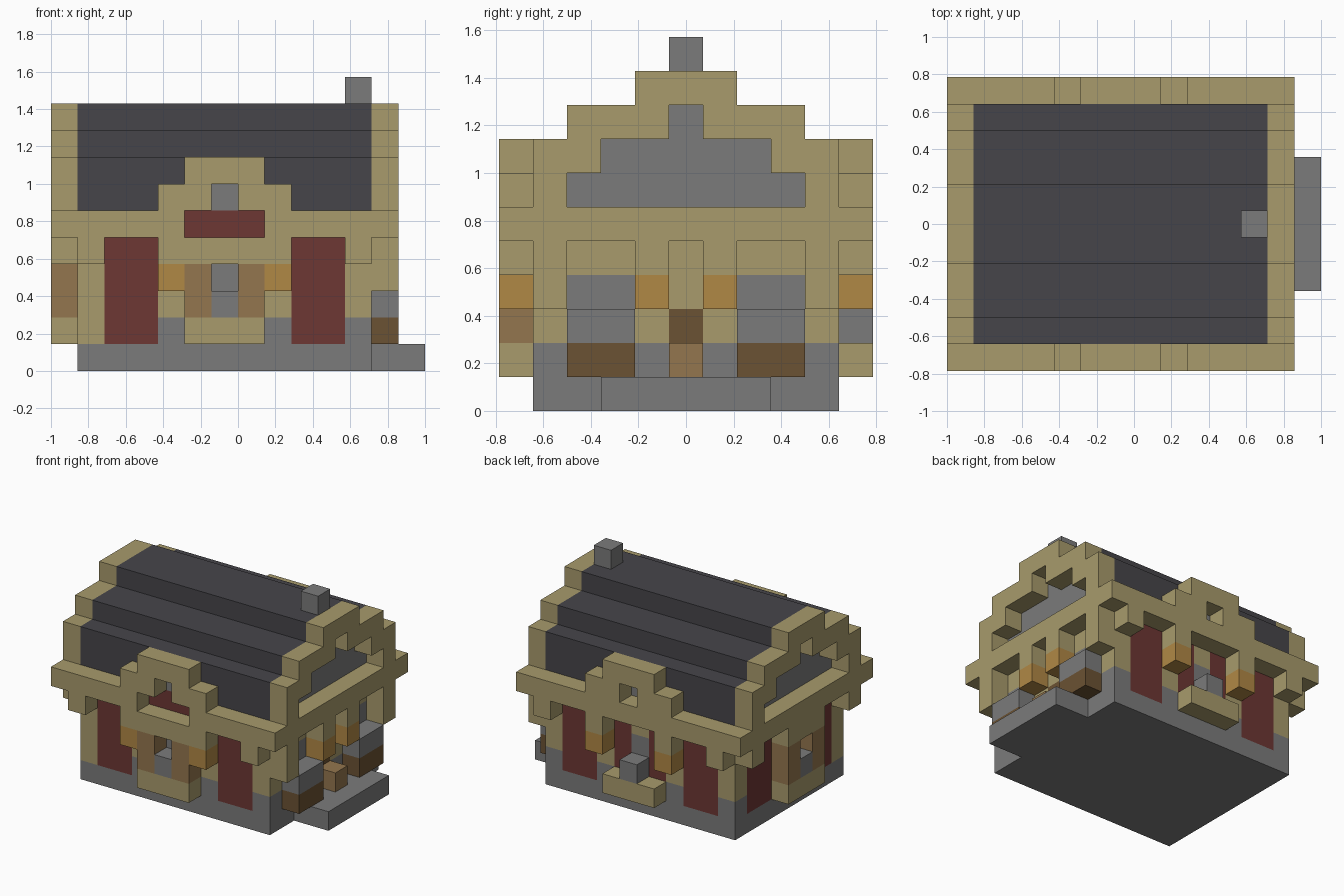
import bpy
from itertools import product
from mathutils import Vector

cube = bpy.data.objects.get("Cube")
if cube:
    bpy.data.objects.remove(cube, do_unlink=True)

U = 1 / 7                                  # edge of one block
ORIGIN = Vector((-1, -5.5 * U, 0))
PALETTE = {
    "sand": "A89B6C", "stone": "7B7B7B", "slate": "46454A", "red": "6D3734",
    "amber": "B08845", "light wood": "94764E", "dark wood": "6B5233",
}


def linear(code):
    vals = [int(code[n:n + 2], 16) / 255 for n in (0, 2, 4)]
    return [((v + 0.055) / 1.055) ** 2.4 if v > 0.04 else v / 12.92 for v in vals] + [1]


mats = {}
for name, code in PALETTE.items():
    m = bpy.data.materials.new(name)
    m.use_nodes = True
    m.diffuse_color = linear(code)
    bsdf = m.node_tree.nodes["Principled BSDF"]
    bsdf.inputs["Base Color"].default_value = linear(code)
    bsdf.inputs["Roughness"].default_value = 0.9
    mats[name] = m

grid = {}                                  # block position -> (part, colour)


def span(r):
    return range(r[0], r[1] + 1) if isinstance(r, tuple) else (r,)


def fill(part, colour, x, y, z):
    """Fill an inclusive range of blocks; later fills replace earlier ones."""
    for cell in product(span(x), span(y), span(z)):
        grid[cell] = (part, colour)


def clear(x, y, z):
    for cell in product(span(x), span(y), span(z)):
        grid.pop(cell, None)


WIDE, DEEP = (1, 11), (1, 9)               # footprint of the house
WALL = (1, 4)                              # storey height

# Foundation, doorstep and walls
fill("foundation", "stone", WIDE, DEEP, 0)
fill("doorstep", "stone", (12, 13), (3, 7), 0)
fill("walls", "sand", WIDE, DEEP, (1, 5))
fill("stone_course", "stone", WIDE, DEEP, 1)
fill("walls", "sand", 1, 1, 1)

# Red wall panels
for pair in ((2, 3), (9, 10)):
    for y in (1, 9):
        fill("wall_panels", "red", pair, y, WALL)
for pair in ((2, 3), (7, 8)):
    fill("wall_panels", "red", 1, pair, WALL)
for x in (5, 7):
    fill("back_window_frame", "red", x, 9, (2, 4))
fill("front_gable_panel", "red", (5, 7), 1, 5)

# Stone window panes
for y in (1, 9):
    fill("window_panes", "stone", 6, y, (2, 3))
fill("window_panes", "stone", 1, 5, (2, 3))
for pair in ((2, 3), (7, 8)):
    fill("window_panes", "stone", 11, pair, (2, 3))

# Door side with benches
fill("door", "dark wood", 11, 5, (1, 2))
fill("door_block", "light wood", 12, 5, 1)
for pair in ((2, 3), (7, 8)):
    fill("benches", "dark wood", 12, pair, 1)
    fill("bench_tops", "stone", 12, pair, 2)

# Roof, stepped toward the ridge, with stone attic ends
for z, inset in ((6, 1), (7, 1), (8, 2), (9, 4)):
    fill("roof", "slate", WIDE, (inset, 10 - inset), z)
ATTIC = ((6, 2), (7, 3), (8, 5))
for x in (1, 11):
    for z, inset in ATTIC:
        fill("attic_ends", "stone", x, (inset, 10 - inset), z)
fill("chimney", "stone", 11, 5, 10)

# Verges framing both attic ends
for x in (0, 12):
    for z, inset in ((6, 1), (7, 1), (8, 2), (9, 4)):
        fill("verges", "sand", x, (inset, 10 - inset), z)
    for z, inset in ATTIC:
        clear(x, (inset, 10 - inset), z)

# Eave beam around the house
for y in (0, 10):
    fill("eaves", "sand", (0, 12), y, 5)
for x in (0, 12):
    fill("eaves", "sand", x, (0, 10), 5)

# Front and back gables, corner brackets and lanterns
for y, inner in ((0, 1), (10, 9)):
    fill("gables", "sand", (4, 8), y, 6)
    fill("gables", "sand", (5, 7), y, 7)
    clear(6, y, 6)
    fill("gable_windows", "stone", 6, inner, 6)
    for x in (1, 4, 8, 11):
        fill("brackets", "sand", x, y, 4)
    for x in (4, 8):
        fill("lanterns", "amber", x, y, 3)
    fill("window_boxes", "sand", (5, 7), y, 1)
    fill("window_box_stones", "stone", 6, y, 2)
    fill("brackets", "sand", 0, inner, 4)
    fill("brackets", "sand", 12, inner, (3, 4))
for y in (4, 6):
    fill("brackets", "sand", 12, y, 4)
    fill("lanterns", "amber", 12, y, 3)

# Front bay: open gable, lintel and wooden posts
clear((5, 7), 0, 5)
fill("bay_lintels", "sand", (5, 7), 0, 4)
for x in (5, 7):
    fill("bay_posts", "light wood", x, 0, (2, 3))

# Side bay opposite the door
fill("bay_lintels", "sand", 0, (4, 6), 4)
fill("window_boxes", "sand", 0, (4, 6), 1)
fill("window_box_stones", "stone", 0, 5, 2)
for y in (4, 6):
    fill("bay_posts", "light wood", 0, y, (2, 3))


def build(part, cells, colour):
    """Make one object from the exposed sides of its blocks."""
    index, faces = {}, []
    for cell in cells:
        for axis, side in product(range(3), (0, 1)):
            near = list(cell)
            near[axis] += 2 * side - 1
            if tuple(near) in grid:
                continue
            u, v = (axis + 1) % 3, (axis + 2) % 3
            ring = []
            for a, b in ((0, 0), (1, 0), (1, 1), (0, 1)):
                p = list(cell)
                p[axis] += side
                p[u] += a
                p[v] += b
                ring.append(index.setdefault(tuple(p), len(index)))
            faces.append(ring if side else ring[::-1])
    if not faces:
        return
    mesh = bpy.data.meshes.new(part)
    mesh.from_pydata([ORIGIN + Vector(p) * U for p in index], [], faces)
    mesh.materials.append(mats[colour])
    bpy.context.scene.collection.objects.link(bpy.data.objects.new(part, mesh))


for part, colour in dict.fromkeys(grid.values()):
    build(part, [c for c, v in grid.items() if v == (part, colour)], colour)
